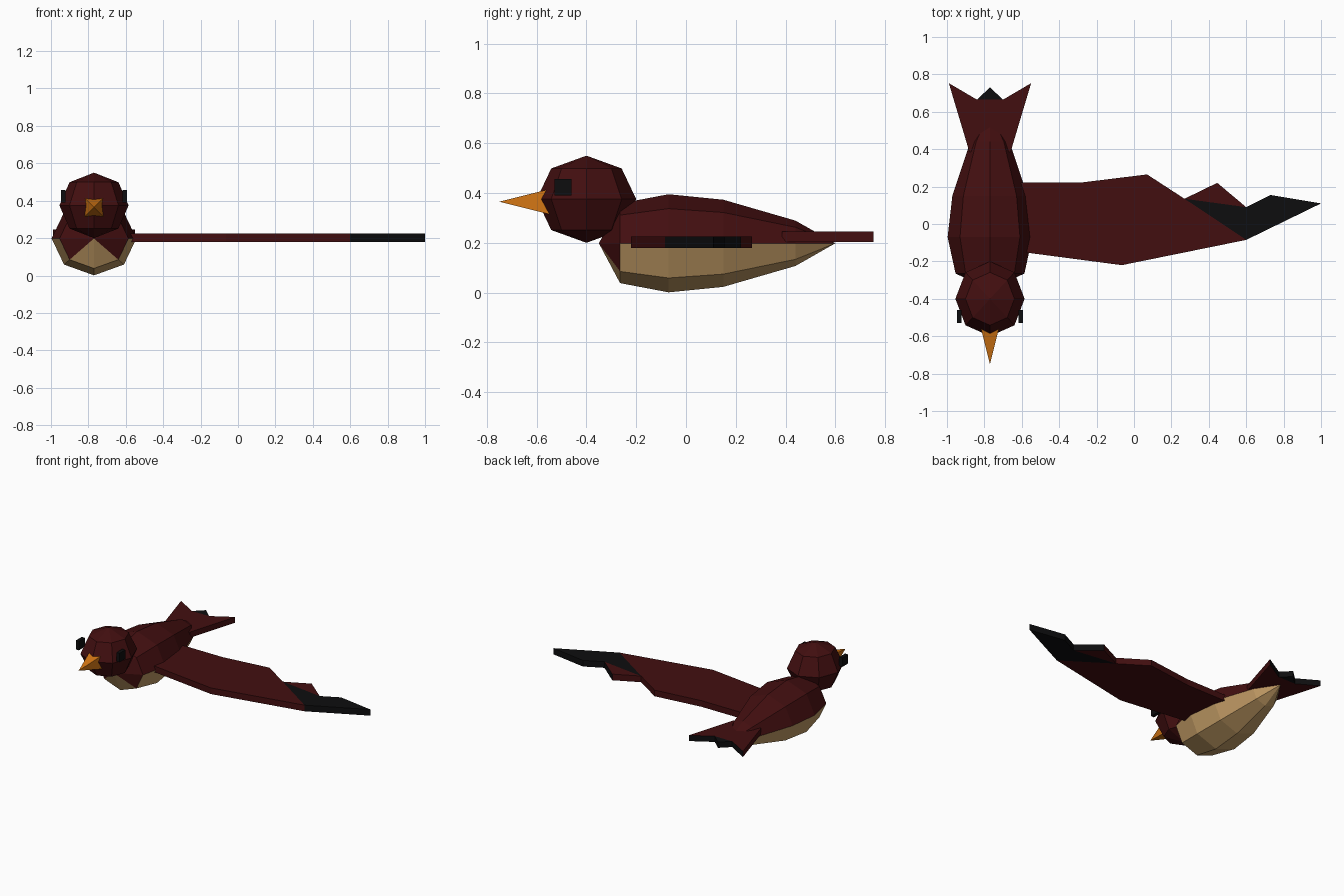
import bpy, bmesh, math

if "Cube" in bpy.data.objects:
    bpy.data.objects.remove(bpy.data.objects["Cube"])

CX = -0.77  # centre line of the bird's body


def material(name, rgb):
    m = bpy.data.materials.new(name)
    m.diffuse_color = (*rgb, 1)
    m.use_nodes = True
    m.node_tree.nodes["Principled BSDF"].inputs["Base Color"].default_value = m.diffuse_color
    return m


MAROON = material("dark maroon", (0.055, 0.0045, 0.005))
TAN = material("tan", (0.54, 0.33, 0.13))
ORANGE = material("orange", (0.65, 0.18, 0.007))
BLACK = material("near black", (0.0042, 0.0042, 0.0046))


def finish(name, bm, mats, rule=None):
    """Turn a bmesh into an object; rule(face centre) picks the material."""
    bmesh.ops.recalc_face_normals(bm, faces=bm.faces)
    for f in bm.faces:
        f.material_index = int(rule(f.calc_center_median())) if rule else 0
    me = bpy.data.meshes.new(name)
    bm.to_mesh(me)
    bm.free()
    for m in mats:
        me.materials.append(m)
    ob = bpy.data.objects.new(name, me)
    bpy.context.collection.objects.link(ob)
    return ob


def loft(name, rings, sides, cz, sx, turn, mats, rule=None):
    """Loft rings of (y, radius) along y; radius 0 makes a point."""
    bm = bmesh.new()
    loops = []
    for y, r in rings:
        if r == 0:
            loops.append([bm.verts.new((CX, y, cz))] * sides)
            continue
        angles = [turn + 2 * math.pi * k / sides for k in range(sides)]
        loops.append([bm.verts.new((CX + sx * r * math.cos(a), y, cz + r * math.sin(a)))
                      for a in angles])
    for a, b in zip(loops, loops[1:]):
        for k in range(sides):
            n = (k + 1) % sides
            bm.faces.new(list(dict.fromkeys((a[k], a[n], b[n], b[k]))))
    for end in (loops[0], loops[-1]):
        if len(set(end)) > 2:
            bm.faces.new(end)
    return finish(name, bm, mats, rule)


def slab(name, outline, z0, z1, cuts, mats, rule):
    """Flat plate from an outline; cuts split top and bottom between points."""
    bm = bmesh.new()
    low = [bm.verts.new((x, y, z0)) for x, y in outline]
    top = [bm.verts.new((x, y, z1)) for x, y in outline]
    n = len(outline)
    for i in range(n):
        j = (i + 1) % n
        bm.faces.new((low[i], low[j], top[j], top[i]))
    for vs in (low, top):
        bm.faces.new(vs)
        for i, j in cuts:
            f = next(f for f in bm.faces
                     if vs[i] in f.verts and vs[j] in f.verts and
                     all(v in vs for v in f.verts))
            bmesh.utils.face_split(f, vs[i], vs[j])
    return finish(name, bm, mats, rule)


# body: eight-sided loft, tan belly, maroon cheeks on the front cap
loft("body",
     [(-0.35, 0), (-0.265, 0.16), (-0.07, 0.197), (0.15, 0.175), (0.44, 0.091), (0.6, 0)],
     8, 0.198, 1.15, 0, [MAROON, TAN],
     lambda c: c.z < 0.195 and not (c.y < -0.27 and abs(c.x - CX) > 0.08))

# head: low-poly ball
bm = bmesh.new()
bmesh.ops.create_uvsphere(bm, u_segments=8, v_segments=4, radius=1)
for v in bm.verts:
    v.co = (CX + 0.185 * v.co.x, -0.4 + 0.2 * v.co.y, 0.375 + 0.175 * v.co.z)
finish("head", bm, [MAROON])

# beak: four-sided spike
loft("beak", [(-0.75, 0), (-0.55, 0.0707)], 4, 0.365, 1, math.pi / 4, [ORANGE])

# eyes: small blocks beside the head
for side, s in (("left", 1), ("right", -1)):
    bm = bmesh.new()
    bmesh.ops.create_cube(bm, size=1)
    for v in bm.verts:
        v.co = (CX + s * 0.165 + 0.025 * v.co.x, -0.495 + 0.068 * v.co.y,
                0.423 + 0.066 * v.co.z)
    finish(side + "_eye", bm, [BLACK])

# wing: one flat plate with a black tip
slab("wing",
     [(-0.65, -0.143), (-0.065, -0.22), (0.6, -0.085), (1, 0.11), (0.73, 0.155),
      (0.6, 0.09), (0.445, 0.22), (0.27, 0.135), (0.07, 0.265), (-0.28, 0.222),
      (-0.65, 0.222)],
     0.18, 0.225, [(7, 5), (7, 2), (5, 2), (7, 1), (9, 1)], [MAROON, BLACK],
     lambda c: c.x > 0.46)

# tail: forked plate with a black middle feather
half = [(0.11, 0.385), (0.22, 0.753), (0.07, 0.665)]
slab("tail",
     [(CX + x, y) for x, y in half] + [(CX, 0.73)] + [(CX - x, y) for x, y in half[::-1]],
     0.203, 0.245, [(2, 4), (0, 2), (6, 4)], [MAROON, BLACK],
     lambda c: c.y > 0.68)
